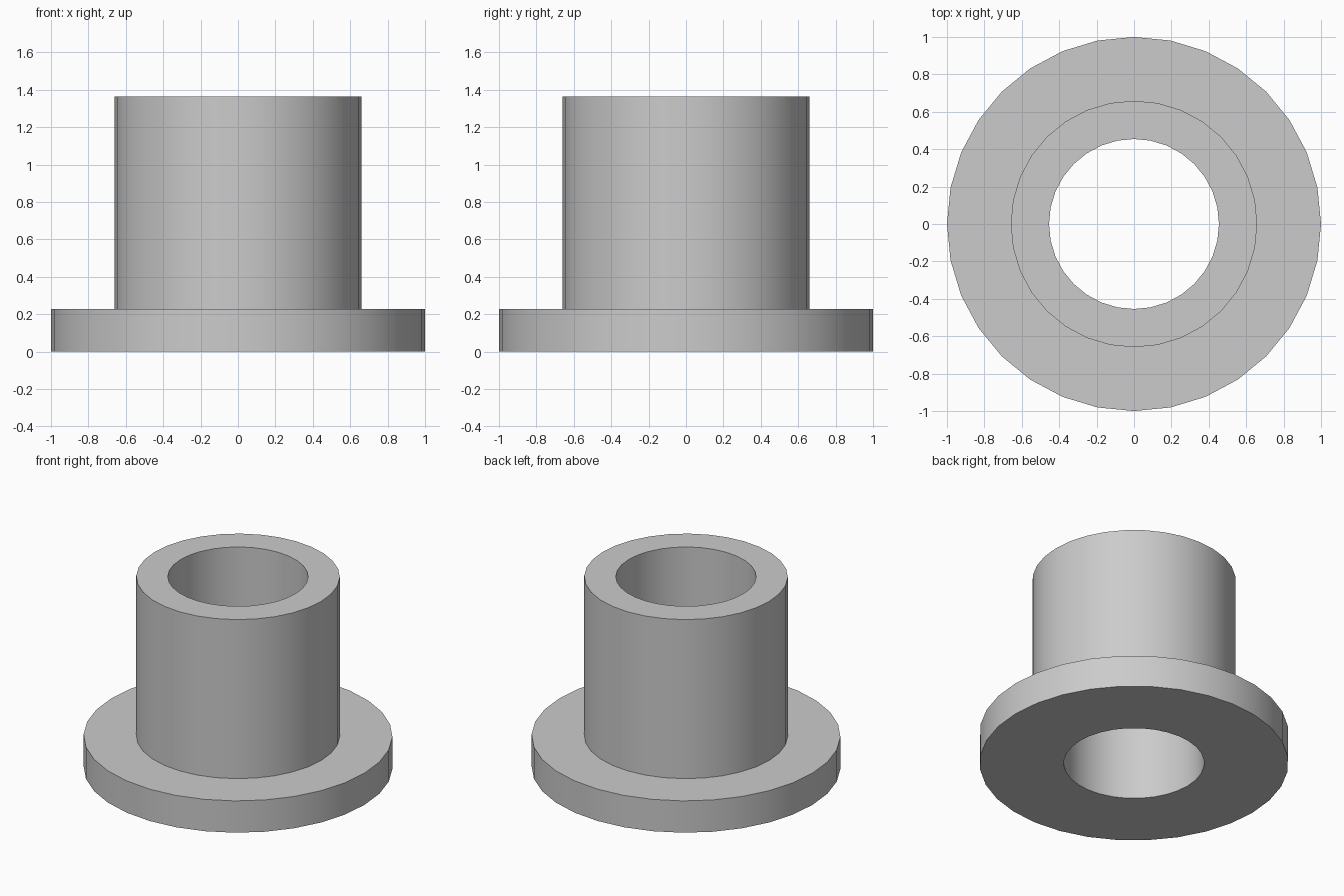
import bpy, bmesh, math

if "Cube" in bpy.data.objects:
    bpy.data.objects.remove(bpy.data.objects["Cube"])

SEGMENTS = 32
BORE, TUBE, FLANGE = 0.4545, 0.659, 1.0
FLANGE_TOP, TUBE_TOP = 0.2273, 1.3636

# Closed half-section of the bushing as (radius, height)
profile = [(BORE, 0), (FLANGE, 0), (FLANGE, FLANGE_TOP),
           (TUBE, FLANGE_TOP), (TUBE, TUBE_TOP), (BORE, TUBE_TOP)]

grey = bpy.data.materials.new("light grey")
grey.diffuse_color = (0.6, 0.6, 0.6, 1)
grey.use_nodes = True
grey.node_tree.nodes["Principled BSDF"].inputs["Base Color"].default_value = grey.diffuse_color

# Spin the section into rings and bridge them
bm = bmesh.new()
rings = []
for r, z in profile:
    angles = [2 * math.pi * i / SEGMENTS for i in range(SEGMENTS)]
    rings.append([bm.verts.new((r * math.cos(a), r * math.sin(a), z)) for a in angles])
for k, low in enumerate(rings):
    high = rings[(k + 1) % len(rings)]
    for i in range(SEGMENTS):
        j = (i + 1) % SEGMENTS
        bm.faces.new((low[i], low[j], high[j], high[i]))
bmesh.ops.recalc_face_normals(bm, faces=bm.faces)

mesh = bpy.data.meshes.new("flanged_bushing")
bm.to_mesh(mesh)
bm.free()
mesh.materials.append(grey)
bushing = bpy.data.objects.new("flanged_bushing", mesh)
bpy.context.collection.objects.link(bushing)

# Smooth round walls, crisp rims
bpy.context.view_layer.objects.active = bushing
bushing.select_set(True)
bpy.ops.object.shade_smooth_by_angle(angle=math.radians(30))
